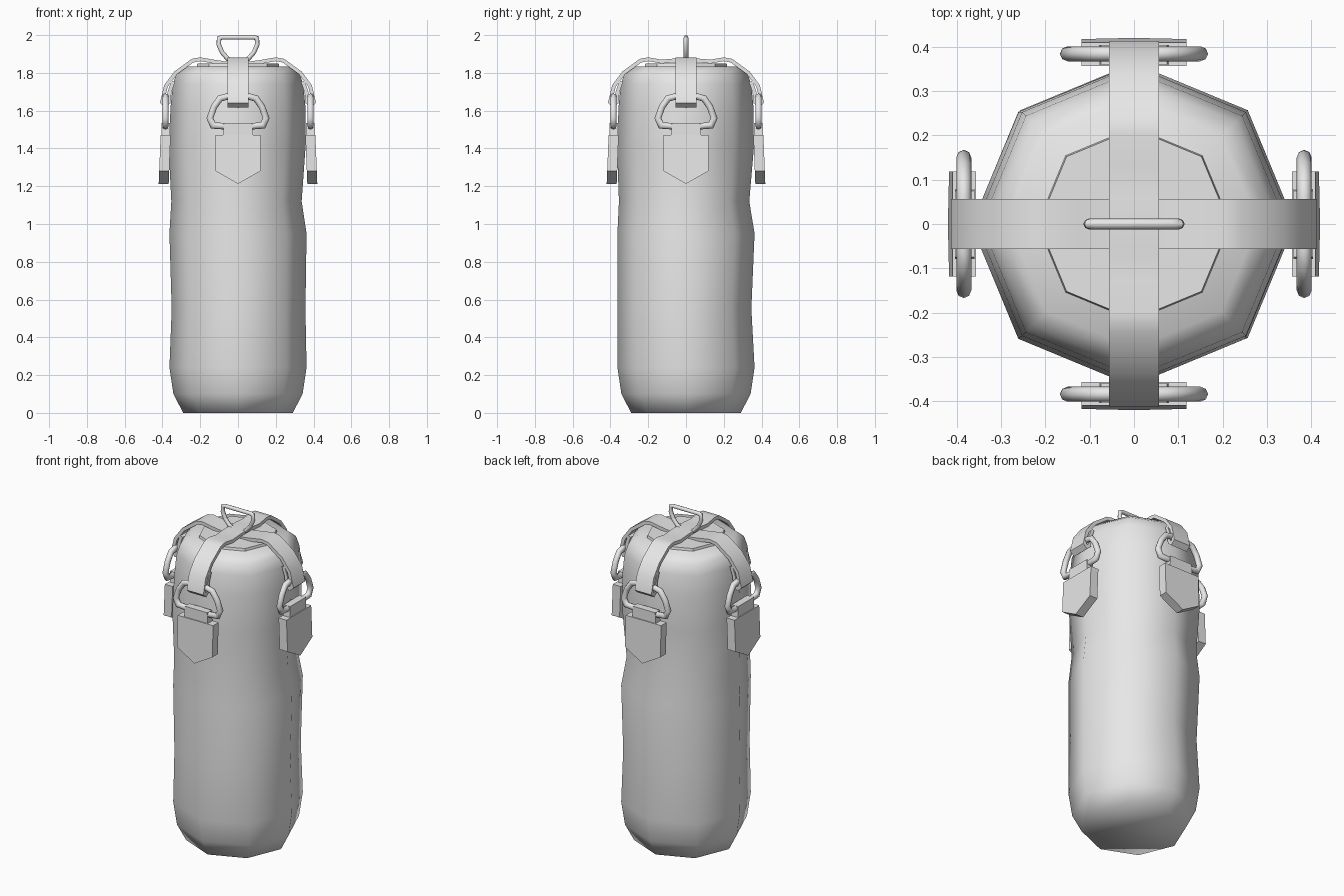
import bpy, bmesh, math
from mathutils import Vector, Matrix

if "Cube" in bpy.data.objects:
    bpy.data.objects.remove(bpy.data.objects["Cube"])

grey = bpy.data.materials.new("light_grey")
grey.diffuse_color = (0.8, 0.8, 0.8, 1)
grey.use_nodes = True
grey.node_tree.nodes["Principled BSDF"].inputs["Base Color"].default_value = grey.diffuse_color


def finish(name, bm, angle=None, turn=0):
    """Turn a bmesh into a named object, optionally smooth and rotated about z."""
    bmesh.ops.recalc_face_normals(bm, faces=bm.faces[:])
    bm.transform(Matrix.Rotation(turn, 4, 'Z'))
    me = bpy.data.meshes.new(name)
    bm.to_mesh(me)
    bm.free()
    me.materials.append(grey)
    ob = bpy.data.objects.new(name, me)
    bpy.context.collection.objects.link(ob)
    if angle:
        bpy.ops.object.select_all(action='DESELECT')
        ob.select_set(True)
        bpy.context.view_layer.objects.active = ob
        bpy.ops.object.shade_smooth_by_angle(angle=math.radians(angle))
    return ob


def skin(bm, rings, closed=False):
    """Join equal vertex rings with quads; cap the ends of an open row."""
    n = len(rings[0])
    last = len(rings) if closed else len(rings) - 1
    for i in range(last):
        a, b = rings[i], rings[(i + 1) % len(rings)]
        for j in range(n):
            k = (j + 1) % n
            bm.faces.new((a[j], a[k], b[k], b[j]))
    if not closed:
        bm.faces.new(rings[0])
        bm.faces.new(rings[-1])


def lathe(name, profile, angle):
    """Eight-sided body; profile rows are radius, z, x shift, y shift."""
    bm = bmesh.new()
    rings = [[bm.verts.new((dx + r * math.cos(i * math.pi / 4),
                            dy + r * math.sin(i * math.pi / 4), z)) for i in range(8)]
             for r, z, dx, dy in profile]
    skin(bm, rings)
    return finish(name, bm, angle)


def offsets(path, closed):
    """Mitred in-plane normals of a 2D path."""
    out, n = [], len(path)
    for i, p in enumerate(path):
        a = path[i - 1] if closed or i else p
        b = path[(i + 1) % n] if closed or i < n - 1 else p
        d1, d2 = Vector(p) - Vector(a), Vector(b) - Vector(p)
        d1 = d1.normalized() if d1.length else d2.normalized()
        d2 = d2.normalized() if d2.length else d1
        t = (d1 + d2).normalized()
        out.append(Vector((-t.y, t.x)) / max(0.7, t.dot(d1)))
    return out


def tube_ring(name, half, y, r, turn=0):
    """Closed tube in the xz plane from the right half of its outline."""
    path = half + [(-x, z) for x, z in reversed(half)]
    bm = bmesh.new()
    rings = []
    for (x, z), n in zip(path, offsets(path, True)):
        rings.append([bm.verts.new((x + n.x * r * math.cos(a), y + r * math.sin(a),
                                    z + n.y * r * math.cos(a)))
                      for a in (i * math.pi / 4 for i in range(8))])
    skin(bm, rings, True)
    return finish(name, bm, 60, turn)


def band(name, path, width, thick, turn=0):
    """Flat strap following an xz path."""
    bm = bmesh.new()
    rings = []
    for (x, z), n in zip(path, offsets(path, False)):
        rings.append([bm.verts.new((x + n.x * s * thick / 2, y, z + n.y * s * thick / 2))
                      for s, y in ((1, -width / 2), (1, width / 2),
                                   (-1, width / 2), (-1, -width / 2))])
    skin(bm, rings)
    return finish(name, bm, 50, turn)


def slab(name, outline, depth, turn=0):
    """Plate from an xz outline; depth(z) gives back and front y."""
    bm = bmesh.new()
    rings = [[bm.verts.new((x, depth(z)[k], z)) for x, z in outline] for k in (0, 1)]
    skin(bm, rings)
    return finish(name, bm, None, turn)


# Slightly lumpy padded body
lathe("bag_body", [
    (0.29, 0.0, 0, 0), (0.342, 0.10, 0, 0), (0.363, 0.24, 0, 0),
    (0.354, 0.55, 0.003, -0.008), (0.363, 0.95, 0, 0), (0.345, 1.12, -0.008, -0.01),
    (0.362, 1.40, -0.005, -0.003), (0.357, 1.62, 0, 0), (0.345, 1.74, 0, 0),
    (0.325, 1.80, 0, 0), (0.28, 1.835, 0, 0)], 80)

# Plate on top
lathe("top_plate", [(0.22, 1.825, 0, 0), (0.215, 1.85, 0, 0)], 30)

# Two crossing straps, each end folded round a ring
arm = [(0.06, 1.855), (0.13, 1.86), (0.20, 1.872), (0.24, 1.865), (0.33, 1.80),
       (0.382, 1.73), (0.402, 1.645), (0.385, 1.63), (0.367, 1.645),
       (0.362, 1.70), (0.343, 1.755)]
for name, mid, turn in (("side_strap", 1.85, 0), ("front_back_strap", 1.866, math.pi / 2)):
    path = [(-x, z) for x, z in reversed(arm)] + [(0, mid)] + arm
    path = [(x, mid if abs(x) == 0.06 else z) for x, z in path]
    band(name, path, 0.112, 0.02, turn)

# Hanging ring on top
tube_ring("hanging_ring", [(0.03, 1.862), (0.055, 1.875), (0.085, 1.91),
                           (0.102, 1.95), (0.10, 1.983), (0.085, 1.988)], 0, 0.012)

# Ring, loop and anchor patch on each of the four sides
for i, side in enumerate(("front", "right", "back", "left")):
    turn = i * math.pi / 2
    tube_ring(side + "_ring", [(0.08, 1.518), (0.132, 1.522), (0.149, 1.56),
                               (0.127, 1.62), (0.095, 1.665), (0.06, 1.674)],
              -0.384, 0.017, turn)
    slab(side + "_loop", [(-0.08, 1.46), (0.08, 1.46), (0.075, 1.535), (-0.075, 1.535)],
         lambda z: (-0.36, -0.404), turn)
    slab(side + "_patch", [(-0.119, 1.47), (-0.119, 1.28), (0, 1.212),
                           (0.119, 1.28), (0.119, 1.47)],
         lambda z: (-0.367 + (z - 1.21) * 0.04, -0.42 + (z - 1.21) * 0.04), turn)
